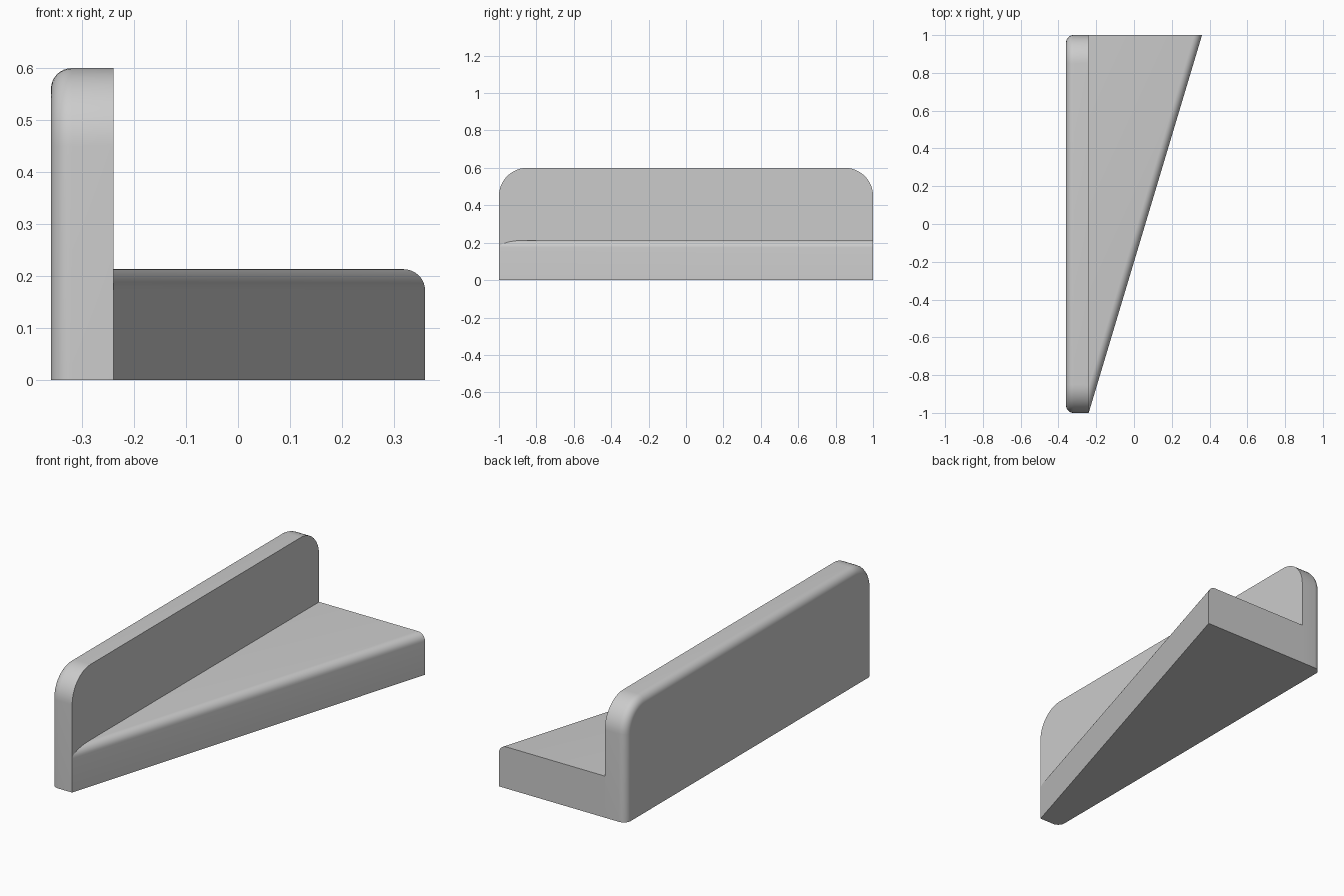
import bpy
import bmesh
from math import pi, sin, cos, radians
from mathutils import Vector

cube = bpy.data.objects.get("Cube")
if cube:
    bpy.data.objects.remove(cube, do_unlink=True)

grey = bpy.data.materials.new("plain grey")
grey.use_nodes = True
colour = (0.6, 0.6, 0.6, 1)
grey.diffuse_color = colour
grey.node_tree.nodes["Principled BSDF"].inputs["Base Color"].default_value = colour

LEFT, JOIN, RIGHT = -0.36, -0.24, 0.36
WALL_TOP, BASE_TOP = 0.6, 0.213
CORNER, ROUND = 0.15, 0.04


def rounded_prism(name, outline, sweep, is_rounded):
    """Extrude a flat outline and round the edges picked by is_rounded."""
    bm = bmesh.new()
    face = bm.faces.new([bm.verts.new(p) for p in outline])
    new = bmesh.ops.extrude_face_region(bm, geom=[face], use_keep_orig=True)["geom"]
    moved = [v for v in new if isinstance(v, bmesh.types.BMVert)]
    bmesh.ops.translate(bm, verts=moved, vec=Vector(sweep))
    bmesh.ops.recalc_face_normals(bm, faces=bm.faces[:])
    edges = [e for e in bm.edges if is_rounded(*(v.co for v in e.verts))]
    bmesh.ops.bevel(bm, geom=edges, offset=ROUND, segments=8, profile=0.5,
                    affect='EDGES', clamp_overlap=False)
    bmesh.ops.recalc_face_normals(bm, faces=bm.faces[:])
    mesh = bpy.data.meshes.new(name)
    bm.to_mesh(mesh)
    bm.free()
    mesh.materials.append(grey)
    obj = bpy.data.objects.new(name, mesh)
    bpy.context.collection.objects.link(obj)
    bpy.ops.object.select_all(action='DESELECT')
    obj.select_set(True)
    bpy.context.view_layer.objects.active = obj
    bpy.ops.object.shade_smooth_by_angle(angle=radians(30))
    return obj


# Upright wall: rounded top corners, softened outer rim
arc = [(1 - CORNER + CORNER * cos(a), WALL_TOP - CORNER + CORNER * sin(a))
       for a in (i * pi / 24 for i in range(13))]
half = [(1, 0)] + arc
profile = half + [(-y, z) for y, z in reversed(half)]
rounded_prism(
    "upright_wall", [(LEFT, y, z) for y, z in profile], (JOIN - LEFT, 0, 0),
    lambda a, b: max(a.x, b.x) < LEFT + 0.001 and max(a.z, b.z) > 0.001)

# Wedge base: triangular slab with its sloping top edge rounded
rounded_prism(
    "wedge_base", [(JOIN, -1, 0), (RIGHT, 1, 0), (JOIN, 1, 0)], (0, 0, BASE_TOP),
    lambda a, b: min(a.z, b.z) > 0.1 and abs(a.x - b.x) > 0.1 and abs(a.y - b.y) > 0.1)
